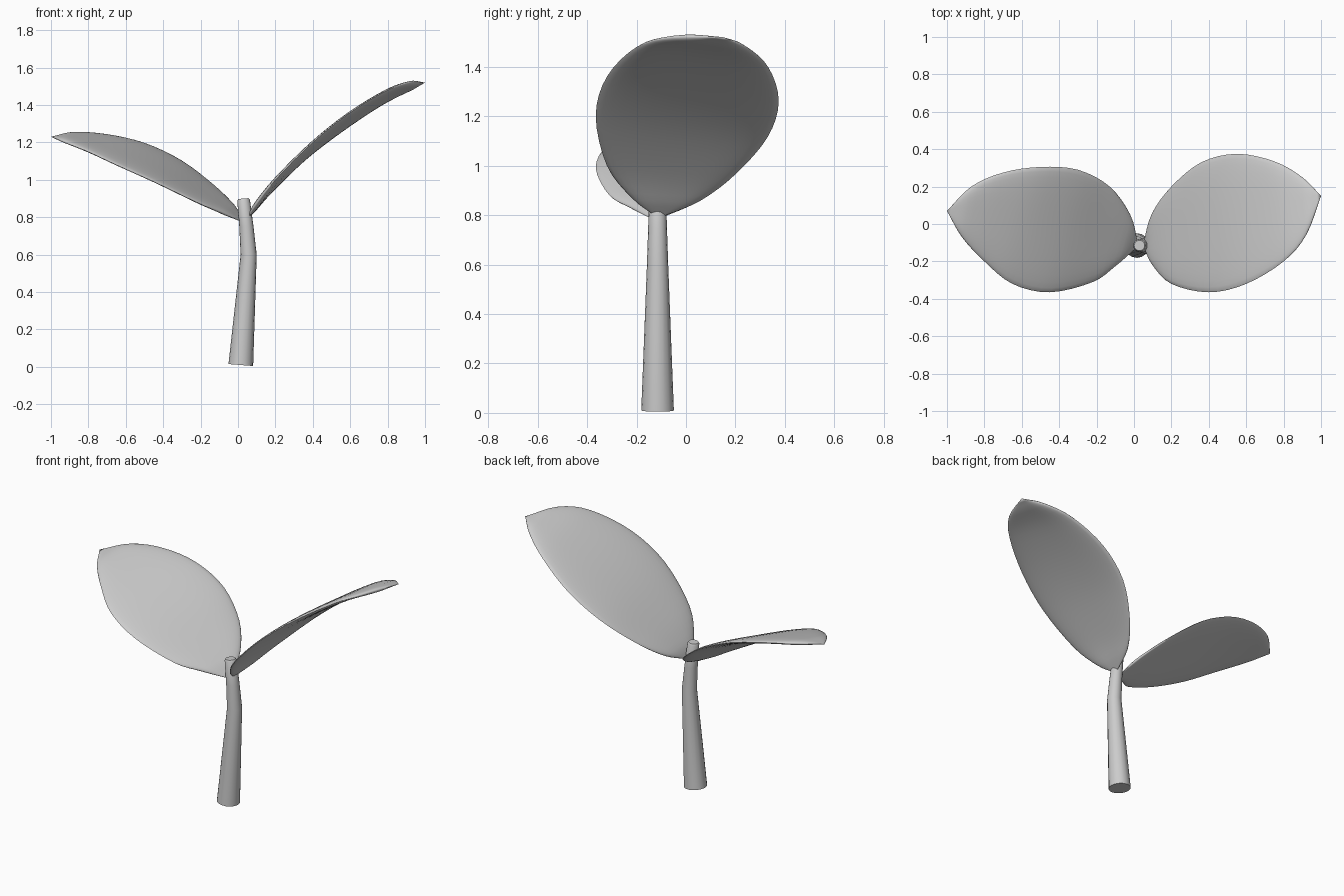
import bpy, bmesh, math
from mathutils import Vector

if "Cube" in bpy.data.objects:
    bpy.data.objects.remove(bpy.data.objects["Cube"])

grey = bpy.data.materials.new("plain grey")
grey.diffuse_color = (0.6, 0.6, 0.6, 1)
grey.use_nodes = True
grey.node_tree.nodes["Principled BSDF"].inputs["Base Color"].default_value = grey.diffuse_color


def finish(bm, name, angle):
    bmesh.ops.remove_doubles(bm, verts=bm.verts, dist=0.0005)
    bmesh.ops.recalc_face_normals(bm, faces=bm.faces)
    mesh = bpy.data.meshes.new(name)
    bm.to_mesh(mesh)
    bm.free()
    mesh.materials.append(grey)
    ob = bpy.data.objects.new(name, mesh)
    bpy.context.collection.objects.link(ob)
    bpy.ops.object.select_all(action='DESELECT')
    ob.select_set(True)
    bpy.context.view_layer.objects.active = ob
    bpy.ops.object.shade_smooth_by_angle(angle=math.radians(angle))


def spline(points, steps):
    # smooth curve through the points
    p = [Vector(q) for q in points]
    p = [2 * p[0] - p[1]] + p + [2 * p[-1] - p[-2]]
    out = []
    for i in range(1, len(p) - 2):
        a, b, c, d = p[i - 1:i + 3]
        for s in range(steps):
            t = s / steps
            out.append(0.5 * (2 * b + (c - a) * t + (2 * a - 5 * b + 4 * c - d) * t * t
                              + (3 * b - a - 3 * c + d) * t ** 3))
    return out + [p[-2]]


def leaf(name, front, back, half=0.016, n=16):
    # thin pillow stretched between a front and a back edge curve
    f, b = spline(front, 4), spline(back, 4)
    m = len(f) - 1
    bm = bmesh.new()
    for side in (1, -1):
        grid = []
        for i in range(m + 1):
            along = f[min(i + 1, m)] + b[min(i + 1, m)] - f[max(i - 1, 0)] - b[max(i - 1, 0)]
            across = b[i] - f[i]
            nrm = along.cross(across)
            nrm = nrm.normalized() if nrm.length > 1e-6 else Vector((0, 0, 0))
            row = []
            for j in range(n + 1):
                v = -math.cos(math.pi * j / n)
                h = half * math.sqrt(max(0, 1 - abs(v) ** 4)) * min(1, across.length / 0.25)
                row.append(bm.verts.new(f[i].lerp(b[i], (v + 1) / 2) + nrm * h * side))
            grid.append(row)
        for i in range(m):
            for j in range(n):
                bm.faces.new((grid[i][j], grid[i + 1][j], grid[i + 1][j + 1], grid[i][j + 1]))
    bmesh.ops.dissolve_degenerate(bm, dist=0.0003, edges=bm.edges)
    finish(bm, name, 80)


# stem: tapered tube with a slight bend (x, z, radius, tilt)
bm = bmesh.new()
rings = []
N = 16
for x, z, r, tilt in [(0.015, 0.01, 0.066, -0.08), (0.057, 0.6, 0.043, 0),
                      (0.045, 0.75, 0.038, 0), (0.03, 0.89, 0.034, 0.08), (0.029, 0.9, 0.028, 0.08)]:
    ring = []
    for k in range(N):
        a = 2 * math.pi * k / N
        ring.append(bm.verts.new((x + r * math.cos(a), -0.115 + r * math.sin(a),
                                  z + tilt * r * math.cos(a))))
    rings.append(ring)
for lo, hi in zip(rings, rings[1:]):
    for k in range(N):
        bm.faces.new((lo[k], lo[(k + 1) % N], hi[(k + 1) % N], hi[k]))
bm.faces.new(rings[0][::-1])
bm.faces.new(rings[-1])
finish(bm, "stem", 50)

# tall leaf on the right
leaf("right_leaf",
     [(.05, -.115, .79), (.1, -.22, .87), (.2, -.32, 1.0), (.4, -.365, 1.2),
      (.6, -.32, 1.36), (.8, -.2, 1.48), (.92, -.06, 1.52), (1, .15, 1.52)],
     [(.05, -.105, .79), (.1, .06, .86), (.2, .2, .965), (.36, .33, 1.115),
      (.55, .375, 1.26), (.75, .335, 1.395), (.9, .25, 1.475), (1, .15, 1.52)])

# lower leaf on the left, its front edge hanging down
leaf("left_leaf",
     [(.01, -.13, .78), (-.1, -.225, .83), (-.22, -.31, .88), (-.45, -.365, .99),
      (-.65, -.32, 1.08), (-.8, -.2, 1.15), (-.92, -.07, 1.2), (-1, .07, 1.23)],
     [(.02, -.1, .79), (-.02, .05, .86), (-.13, .2, .97), (-.3, .29, 1.1),
      (-.5, .305, 1.195), (-.7, .275, 1.24), (-.87, .2, 1.25), (-1, .07, 1.23)])
